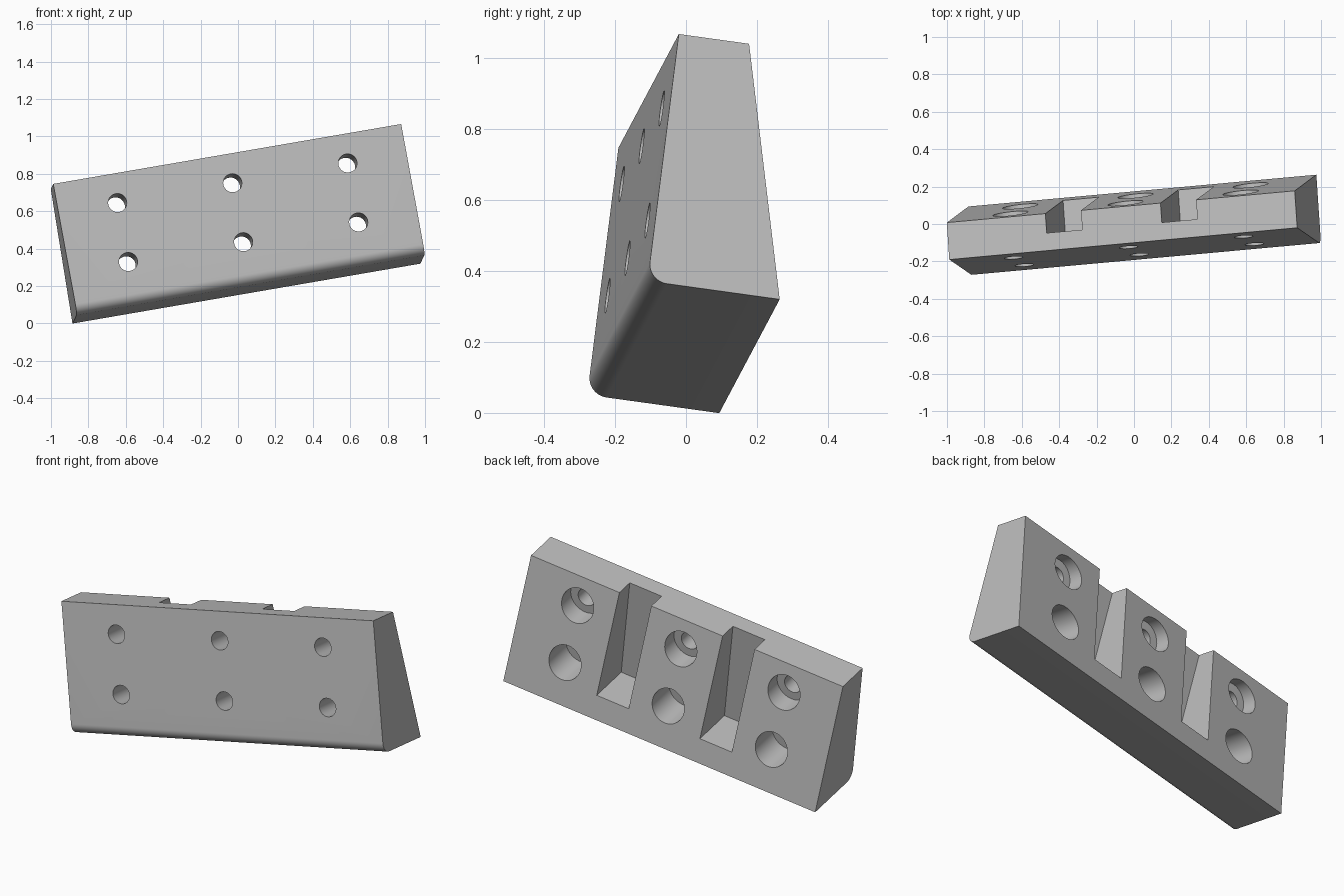
import bpy, bmesh, math
from mathutils import Matrix, Vector

if "Cube" in bpy.data.objects:
    bpy.data.objects.remove(bpy.data.objects["Cube"], do_unlink=True)

LENGTH, HEIGHT = 1.895, 0.712
TOP_DEPTH, BASE_DEPTH, FILLET = 0.2, 0.376, 0.055
HOLE_X, HOLE_Z = 0.627, (0.23, 0.553)
SLOT_W, SLOT_Z, SLOT_Y = 0.194, 0.13, 0.095
BORE_FLOOR = 0.15

# Tilted frame of the block: length, depth, height
along = Vector((0.9815, 0.0897, 0.1689)).normalized()
up = Vector((-0.1757, 0.1237, 0.977))
back = up.cross(along).normalized()
up = along.cross(back)
frame = Matrix((along, back, up)).transposed().to_4x4()
frame.translation = (0.07, -0.193, 0.211)

grey = bpy.data.materials.new("light_grey")
grey.use_nodes = True
colour = (0.5, 0.5, 0.5, 1)
grey.diffuse_color = colour
grey.node_tree.nodes["Principled BSDF"].inputs["Base Color"].default_value = colour


def add_object(name, bm):
    bmesh.ops.recalc_face_normals(bm, faces=bm.faces)
    mesh = bpy.data.meshes.new(name)
    bm.to_mesh(mesh)
    bm.free()
    mesh.materials.append(grey)
    obj = bpy.data.objects.new(name, mesh)
    obj.matrix_world = frame
    bpy.context.collection.objects.link(obj)
    return obj


def cylinder(x, z, radius, y0, y1):
    bm = bmesh.new()
    place = Matrix.Translation((x, (y0 + y1) / 2, z)) @ Matrix.Rotation(math.pi / 2, 4, 'X')
    bmesh.ops.create_cone(bm, cap_ends=True, segments=48, radius1=radius,
                          radius2=radius, depth=y1 - y0, matrix=place)
    return add_object("hole_cutter", bm)


def slot(x):
    bm = bmesh.new()
    size = Matrix.Diagonal((SLOT_W, 1, 1, 1))
    place = Matrix.Translation((x, SLOT_Y + 0.5, SLOT_Z + 0.5))
    bmesh.ops.create_cube(bm, size=1, matrix=place @ size)
    return add_object("slot_cutter", bm)


# Wedge block: side profile with a rounded front lower edge
profile = [(TOP_DEPTH, HEIGHT), (0, HEIGHT)]
for i in range(13):
    a = math.pi + i / 12 * math.pi / 2
    profile.append((FILLET * (1 + math.cos(a)), FILLET * (1 + math.sin(a))))
profile.append((BASE_DEPTH, 0))
bm = bmesh.new()
face = bm.faces.new([bm.verts.new((-LENGTH / 2, y, z)) for y, z in profile])
end = bmesh.ops.extrude_face_region(bm, geom=[face])
bmesh.ops.translate(bm, vec=(LENGTH, 0, 0),
                    verts=[v for v in end["geom"] if isinstance(v, bmesh.types.BMVert)])
block = add_object("wedge_block", bm)

# Two back slots and six counterbored holes
cutters = [slot(side * HOLE_X / 2) for side in (-1, 1)]
for i in (-1, 0, 1):
    for z in HOLE_Z:
        cutters.append(cylinder(i * HOLE_X, z, 0.05, -0.1, 0.5))
        cutters.append(cylinder(i * HOLE_X, z, 0.095, BORE_FLOOR, 0.5))

bpy.context.view_layer.objects.active = block
for cutter in cutters:
    cutter.hide_render = True
    mod = block.modifiers.new("cut", 'BOOLEAN')
    mod.operation = 'DIFFERENCE'
    mod.solver = 'EXACT'
    mod.object = cutter
    bpy.ops.object.modifier_apply(modifier=mod.name)
    bpy.data.objects.remove(cutter, do_unlink=True)

bpy.ops.object.select_all(action='DESELECT')
block.select_set(True)
bpy.ops.object.shade_smooth_by_angle(angle=math.radians(30))
